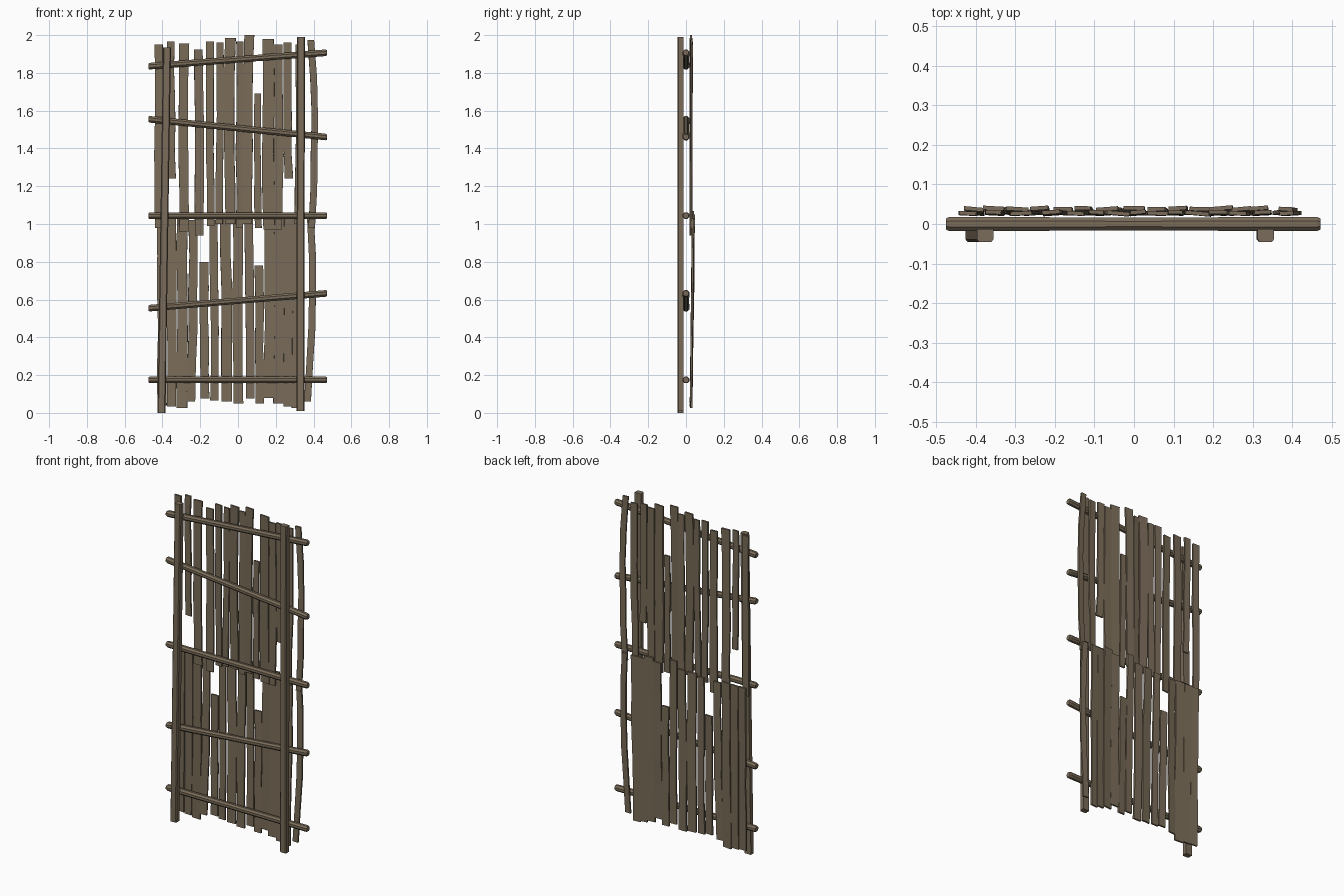
import bpy, bmesh, math, random
from mathutils import Vector

random.seed(4)
wood = bpy.data.materials.new("weathered_wood")
wood.diffuse_color = (0.195, 0.15, 0.1, 1)


def add_object(name, bm):
    bmesh.ops.recalc_face_normals(bm, faces=bm.faces)
    mesh = bpy.data.meshes.new(name)
    bm.to_mesh(mesh)
    bm.free()
    mesh.materials.append(wood)
    ob = bpy.data.objects.new(name, mesh)
    bpy.context.collection.objects.link(ob)
    return ob


def loft(name, rings):
    """Skin a closed solid through rings of points."""
    bm = bmesh.new()
    vr = [[bm.verts.new(p) for p in r] for r in rings]
    n = len(vr[0])
    for a, b in zip(vr, vr[1:]):
        for i in range(n):
            j = (i + 1) % n
            bm.faces.new((a[i], a[j], b[j], b[i]))
    bm.faces.new(vr[0])
    bm.faces.new(vr[-1])
    return add_object(name, bm)


def slat(name, xt, xm, xb, w, zt, zb, yt, yb):
    """Thin crooked board running from zb up to zt."""
    roll = random.uniform(-0.1, 0.1)
    rings = []
    for k in range(6):
        t = k / 5
        # quadratic path through bottom, middle and top
        x = xb * (1 - t) * (1 - 2 * t) + xm * 4 * t * (1 - t) + xt * t * (2 * t - 1)
        y = yb + (yt - yb) * t
        if 0 < k < 5:
            x += random.uniform(-0.003, 0.003)
        h = w / 2 * random.uniform(0.95, 1.08)
        z = zb + (zt - zb) * t
        c, s = math.cos(roll), math.sin(roll)
        rings.append([(x + u * c - v * s, y + u * s + v * c, z)
                      for u, v in ((-h, -.005), (h, -.005), (h, .005), (-h, .005))])
    loft(name, rings)


# x top, x middle, x bottom, width, z top, z bottom
upper = [
    (-.42, -.42, -.42, .042, 1.95, .98), (-.355, -.355, -.347, .038, 1.965, 1.24),
    (-.285, -.29, -.285, .05, 1.955, .96), (-.21, -.205, -.205, .045, 1.925, .94),
    (-.148, -.147, -.145, .04, 1.965, .99), (-.095, -.095, -.1, .038, 1.96, 1.0),
    (-.04, -.045, -.04, .053, 1.985, 1.0), (.01, .008, .008, .036, 1.965, .98),
    (.06, .053, .05, .05, 2.0, 1.0), (.105, .105, .108, .036, 1.69, .98),
    (.16, .16, .165, .06, 1.98, .97), (.212, .215, .21, .048, 1.95, .97),
    (.262, .26, .27, .042, 1.96, 1.24), (.325, .325, .32, .04, 1.95, 1.0),
    (.385, .405, .39, .034, 1.975, .98)]
lower = [
    (-.405, -.402, -.402, .046, 1.03, .04), (-.355, -.353, -.352, .05, 1.03, .035),
    (-.295, -.295, -.297, .055, 1.03, .025), (-.24, -.238, -.25, .045, 1.02, .06),
    (-.18, -.178, -.175, .045, .8, .075), (-.13, -.125, -.125, .042, 1.02, .065),
    (-.068, -.06, -.06, .055, 1.03, .06), (0, -.002, .002, .05, 1.03, .05),
    (.056, .06, .064, .045, 1.07, .075), (.11, .113, .115, .045, .78, .05),
    (.167, .167, .165, .055, 1.03, .08), (.22, .22, .215, .055, 1.05, .05),
    (.27, .268, .265, .05, 1.03, .035), (.315, .312, .308, .045, 1.03, .025),
    (.383, .393, .368, .036, 1.03, .06)]

# Upper slats lie against the rails, lower ones lap over them behind
for i, s in enumerate(upper):
    slat(f"upper_slat_{i + 1}", *s, .027 + .003 * (i % 2), .026)
for i, s in enumerate(lower):
    slat(f"lower_slat_{i + 1}", *s, .038 + .002 * (i % 2), .027)

# Round cross rails: z at left end, z at right end
for i, (zl, zr) in enumerate([(.175, .175), (.554, .633), (1.044, 1.044),
                              (1.555, 1.46), (1.835, 1.907)]):
    rings = []
    for x, r in ((-.475, .015), (-.467, .019), (0, .018), (.463, .019), (.471, .015)):
        z = zl + (zr - zl) * (x + .475) / .946
        rings.append([(x, r * math.cos(a), z + r * math.sin(a))
                      for a in [math.pi / 8 + k * math.pi / 4 for k in range(8)]])
    loft(f"cross_rail_{i + 1}", rings)

# Two front posts with chamfered front edges
profile = [(-1, 1), (1, 1), (1, -.6), (.75, -1), (-.75, -1), (-1, -.6)]
for name, xb, xt, zb, zt in (("left_post", -.405, -.376, 0, 1.935),
                             ("right_post", .331, .333, .01, 1.99)):
    loft(name, [[(x + u * .021, -.029 + v * .016, z) for u, v in profile]
                for x, z in ((xb, zb), (xt, zt))])
